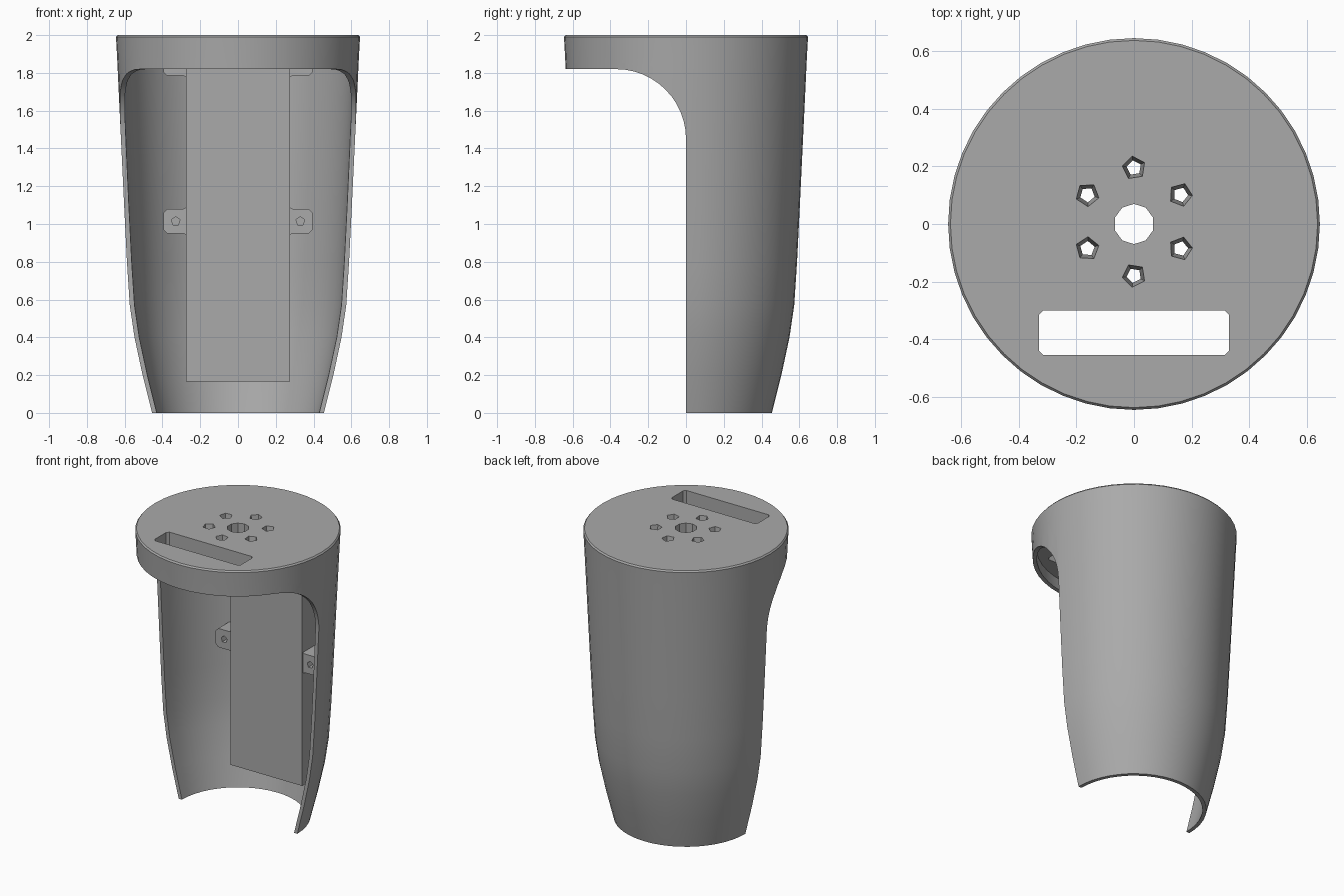
import bpy, bmesh, math
from mathutils import Matrix, Vector

if "Cube" in bpy.data.objects:
    bpy.data.objects.remove(bpy.data.objects["Cube"])

grey = bpy.data.materials.new("plain grey")
grey.use_nodes = True
COLOUR = (0.4, 0.4, 0.4, 1)
grey.diffuse_color = COLOUR
grey.node_tree.nodes["Principled BSDF"].inputs["Base Color"].default_value = COLOUR


def finish(name, bm):
    bmesh.ops.recalc_face_normals(bm, faces=bm.faces)
    mesh = bpy.data.meshes.new(name)
    bm.to_mesh(mesh)
    bm.free()
    mesh.materials.append(grey)
    obj = bpy.data.objects.new(name, mesh)
    bpy.context.collection.objects.link(obj)
    return obj


def lathe(name, profile, steps=48):
    bm = bmesh.new()
    verts = [bm.verts.new((r, 0, z)) for r, z in profile]
    edges = [bm.edges.new((a, b)) for a, b in zip(verts, verts[1:] + verts[:1])
             if a.co.x + b.co.x > 0]
    bmesh.ops.spin(bm, geom=verts + edges, cent=(0, 0, 0), axis=(0, 0, 1),
                   angle=math.tau, steps=steps)
    bmesh.ops.remove_doubles(bm, verts=bm.verts, dist=0.0005)
    return finish(name, bm)


def prism(name, outline, sweep):
    bm = bmesh.new()
    face = bm.faces.new([bm.verts.new(p) for p in outline])
    out = bmesh.ops.extrude_face_region(bm, geom=[face])
    bmesh.ops.translate(bm, vec=sweep,
                        verts=[v for v in out["geom"] if isinstance(v, bmesh.types.BMVert)])
    return finish(name, bm)


def cone(name, sides, low, high, x, y, z, depth, turn=Matrix()):
    bm = bmesh.new()
    bmesh.ops.create_cone(bm, cap_ends=True, segments=sides, radius1=low, radius2=high,
                          depth=depth, matrix=Matrix.Translation((x, y, z)) @ turn)
    return finish(name, bm)


def boolean(obj, tool, operation="DIFFERENCE", keep=False):
    mod = obj.modifiers.new("cut", "BOOLEAN")
    mod.operation, mod.object, mod.solver = operation, tool, "EXACT"
    bpy.context.view_layer.objects.active = obj
    bpy.ops.object.modifier_apply(modifier=mod.name)
    if not keep:
        bpy.data.objects.remove(tool)


def smooth(obj, angle=30):
    bpy.ops.object.select_all(action="DESELECT")
    obj.select_set(True)
    bpy.context.view_layer.objects.active = obj
    bpy.ops.object.shade_smooth_by_angle(angle=math.radians(angle))


# Tapered hollow body with a closed top
WALL, UNDER = 0.025, 1.9
outer = [(0.455, 0), (0.505, 0.2), (0.548, 0.4), (0.573, 0.57), (0.588, 0.8),
         (0.603, 1.1), (0.64, 1.88)]
inner = [(r - WALL, z) for r, z in outer[:-1]] + [(0.614, UNDER)]
body = lathe("body_shell", outer + [(0.646, 1.99), (0.638, 2), (0, 2), (0, UNDER)] + inner[::-1])

# Open front with a rounded corner under the lip
R, LIP = 0.37, 1.82
arc = [(-R + R * math.cos(a), LIP - R + R * math.sin(a))
       for a in (math.pi / 2 * i / 12 for i in range(13))]
side = [(0, -0.1)] + arc + [(-1, LIP), (-1, -0.1)]
boolean(body, prism("front_cutter", [(-1, y, z) for y, z in side], Vector((2, 0, 0))))

# Slot, centre hole and ring of small tapered holes in the top
c = 0.015
slot = [(sx * (0.33 - dx), -0.378 + sy * (0.078 - dy))
        for sx, sy, dx, dy in ((-1, -1, 0, c), (-1, -1, c, 0), (1, -1, c, 0), (1, -1, 0, c),
                               (1, 1, 0, c), (1, 1, c, 0), (-1, 1, c, 0), (-1, 1, 0, c))]
boolean(body, prism("slot_cutter", [(x, y, 1.7) for x, y in slot], Vector((0, 0, 0.5))))
boolean(body, cone("centre_cutter", 10, 0.07, 0.07, 0, 0, 1.95, 0.3))
for i in range(6):
    a = math.radians(30 + 60 * i)
    boolean(body, cone("hole_cutter", 5, 0.024, 0.042, 0.187 * math.cos(a),
                       0.008 + 0.187 * math.sin(a), 1.945, 0.12,
                       Matrix.Rotation(a * 1.7, 4, "Z")))
smooth(body)

# Limit that keeps the inner parts inside the wall
limit = lathe("limit", [(0, 0)] + [(r - 0.012, z) for r, z in outer] + [(0, 1.88 + 0.04)])
limit.hide_render = True

# Housing on the inside of the back
FRONT = 0.31
housing = prism("housing", [(-0.275, FRONT, 0.165), (0.275, FRONT, 0.165),
                            (0.275, FRONT, 1.91), (-0.275, FRONT, 1.91)], Vector((0, 0.5, 0)))
boolean(housing, limit, "INTERSECT", True)
smooth(housing)

# Screw tabs on both sides of the housing
for label, z in (("middle", 1.015), ("top", 1.85)):
    h = 0.065
    for side_name, s in (("left", 1), ("right", -1)):
        outline = [(0.26, -h - 0.015), (0.29, -h), (0.375, -h), (0.395, -h + 0.02),
                   (0.395, h - 0.02), (0.375, h), (0.29, h), (0.26, h + 0.015)]
        tab = prism(f"{label}_{side_name}_tab",
                    [(s * x, FRONT + 0.01, z + dz) for x, dz in outline], Vector((0, 0.4, 0)))
        boolean(tab, limit, "INTERSECT", True)
        boolean(tab, cone("screw_cutter", 5, 0.024, 0.024, s * 0.33, FRONT + 0.03, z, 0.12,
                          Matrix.Rotation(math.pi / 2, 4, "X")))
        smooth(tab)
bpy.data.objects.remove(limit)
